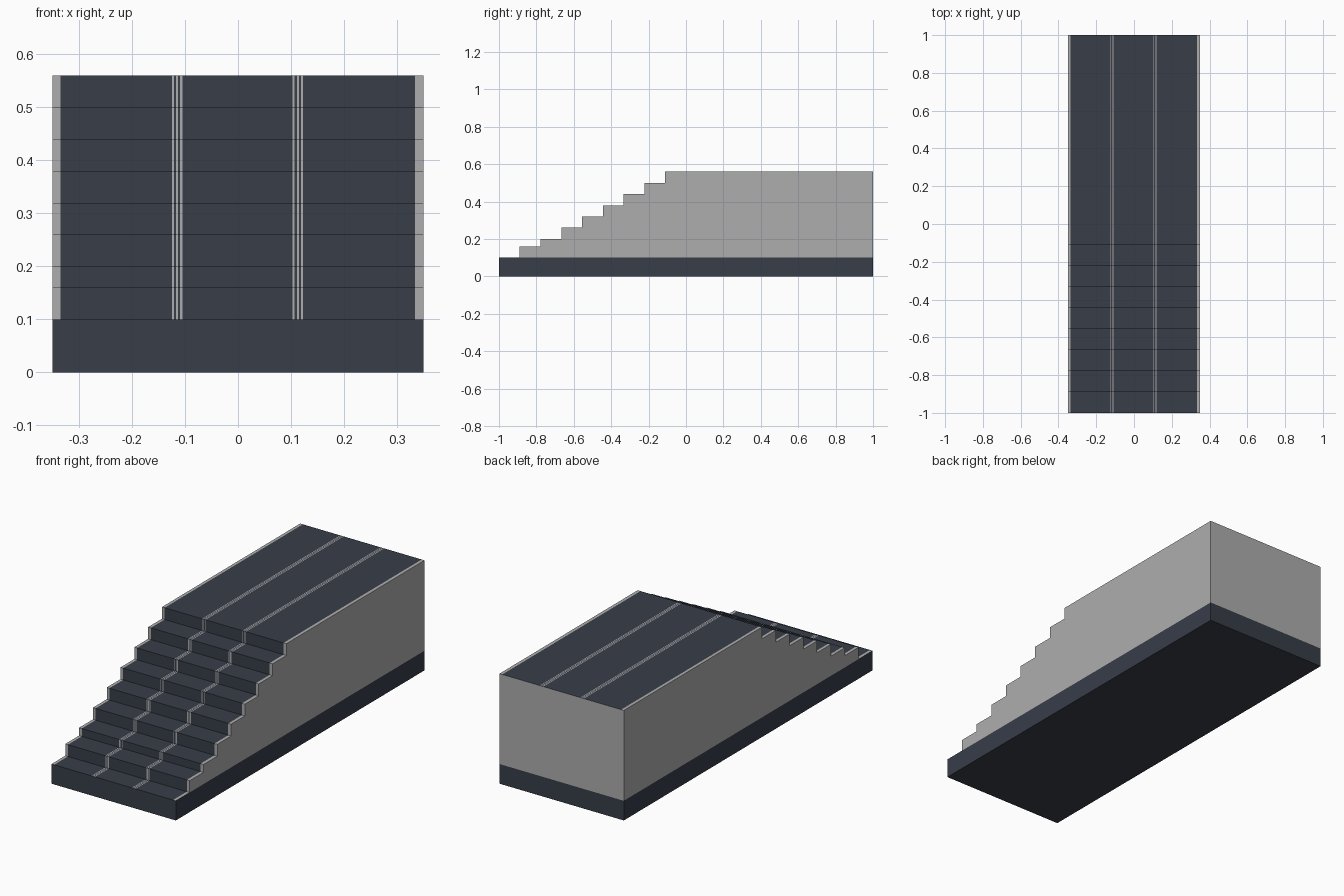
import bpy, bmesh

if "Cube" in bpy.data.objects:
    bpy.data.objects.remove(bpy.data.objects["Cube"])

def material(name, rgb):
    m = bpy.data.materials.new(name)
    m.diffuse_color = (*rgb, 1)
    m.use_nodes = True
    m.node_tree.nodes["Principled BSDF"].inputs["Base Color"].default_value = m.diffuse_color
    return m

DARK = material("dark slate", (0.038, 0.047, 0.066))
GREY = material("light grey", (0.42, 0.42, 0.42))

def finish(name, bm, mats):
    bmesh.ops.remove_doubles(bm, verts=bm.verts, dist=1e-5)
    me = bpy.data.meshes.new(name)
    bm.to_mesh(me)
    bm.free()
    for m in mats:
        me.materials.append(m)
    ob = bpy.data.objects.new(name, me)
    bpy.context.collection.objects.link(ob)
    return ob

W, BASE = 0.35, 0.10

# Dark base slab; its top is closed by the stair body
bm = bmesh.new()
bmesh.ops.create_cube(bm, size=1)
for v in bm.verts:
    v.co = (v.co.x * 2 * W, v.co.y * 2, (v.co.z + 0.5) * BASE)
bm.faces.ensure_lookup_table()
bmesh.ops.delete(bm, geom=[f for f in bm.faces if f.normal.z > 0.5], context='FACES')
finish("base_slab", bm, [DARK])

# Stair profile in (y, z): eight risers, then a long landing
heights = [0.16, 0.20, 0.26, 0.32, 0.38, 0.44, 0.50, 0.56]
profile = [(-1.0, BASE)]
for i, z in enumerate(heights):
    y = -1 + (i + 1) / 9
    profile += [(y, profile[-1][1]), (y, z)]
profile.append((1.0, heights[-1]))

# Bands across the width: grey margins, dark panels, thin grey joint lines
cuts = [-W, -0.335]
for start in (-0.125, 0.103):
    cuts += [start + 0.004 * k for k in range(6)]
cuts += [0.334, W]

bm = bmesh.new()
for i, (x0, x1) in enumerate(zip(cuts, cuts[1:])):
    for (ya, za), (yb, zb) in zip(profile, profile[1:]):
        f = bm.faces.new([bm.verts.new(p) for p in
                          ((x0, ya, za), (x1, ya, za), (x1, yb, zb), (x0, yb, zb))])
        f.material_index = 1 if i % 2 == 0 else 0

# Grey side walls and back wall
outline = profile[1:] + [(1.0, BASE)]
for x, pts in ((W, outline), (-W, outline[::-1])):
    f = bm.faces.new([bm.verts.new((x, y, z)) for y, z in pts[::-1]])
    f.material_index = 1
top = heights[-1]
f = bm.faces.new([bm.verts.new(p) for p in
                  ((W, 1, BASE), (-W, 1, BASE), (-W, 1, top), (W, 1, top))])
f.material_index = 1
finish("stair_body", bm, [DARK, GREY])
